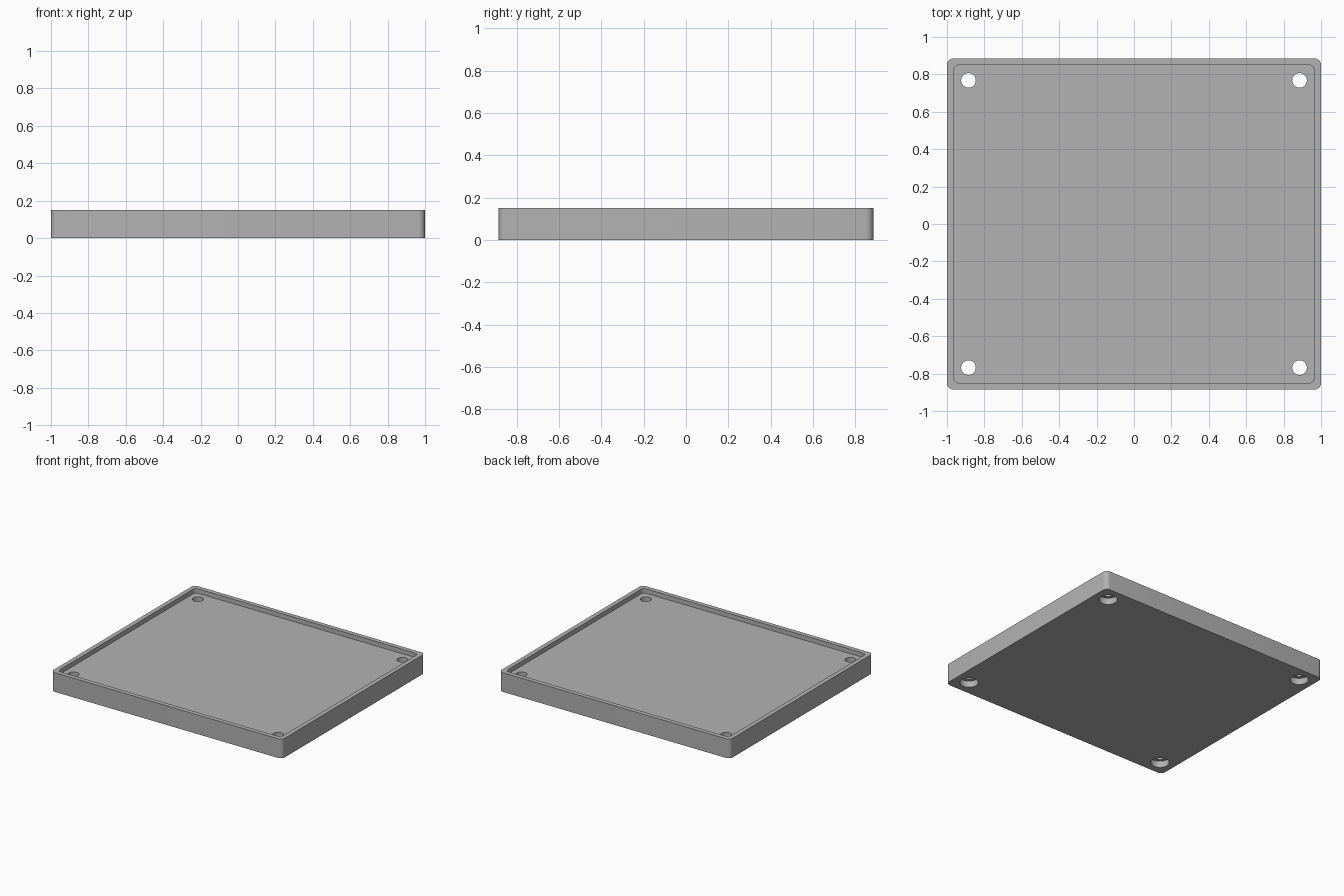
import bpy, bmesh

WIDTH, DEPTH, HEIGHT = 2.0, 1.77, 0.15
WALL, FLOOR = 0.035, 0.115
HOLE_X, HOLE_Y = 0.885, 0.768
HOLE_R, BORE_R, BORE_TOP = 0.039, 0.066, 0.05

cube = bpy.data.objects.get("Cube")
if cube:
    bpy.data.objects.remove(cube, do_unlink=True)

grey = bpy.data.materials.new("plain grey")
grey.use_nodes = True
COLOUR = (0.45, 0.45, 0.45, 1)
grey.diffuse_color = COLOUR
grey.node_tree.nodes["Principled BSDF"].inputs["Base Color"].default_value = COLOUR


def add_object(name, bm):
    mesh = bpy.data.meshes.new(name)
    bm.to_mesh(mesh)
    bm.free()
    mesh.materials.append(grey)
    obj = bpy.data.objects.new(name, mesh)
    bpy.context.collection.objects.link(obj)
    return obj


def rounded_slab(name, width, depth, z0, z1, radius):
    """Box with rounded vertical edges."""
    bm = bmesh.new()
    bmesh.ops.create_cube(bm, size=1)
    for v in bm.verts:
        v.co.x *= width
        v.co.y *= depth
        v.co.z = z1 if v.co.z > 0 else z0
    upright = [e for e in bm.edges if abs(e.verts[0].co.z - e.verts[1].co.z) > 0.01]
    bmesh.ops.bevel(bm, geom=upright, offset=radius, segments=8,
                    profile=0.5, affect='EDGES')
    return add_object(name, bm)


def corner_cylinders(name, radius, z0, z1):
    """One upright cylinder at each corner."""
    bm = bmesh.new()
    for sx in (-1, 1):
        for sy in (-1, 1):
            new = bmesh.ops.create_cone(bm, cap_ends=True, segments=48,
                                        radius1=radius, radius2=radius, depth=z1 - z0)
            bmesh.ops.translate(bm, verts=new["verts"],
                                vec=(sx * HOLE_X, sy * HOLE_Y, (z0 + z1) / 2))
    return add_object(name, bm)


# Tray body
tray = rounded_slab("tray", WIDTH, DEPTH, 0, HEIGHT, 0.035)

# Shallow recess, screw holes and wider bores underneath
cutters = [
    rounded_slab("recess_cutter", WIDTH - 2 * WALL, DEPTH - 2 * WALL,
                 FLOOR, HEIGHT + 0.1, 0.03),
    corner_cylinders("hole_cutter", HOLE_R, -0.1, HEIGHT + 0.1),
    corner_cylinders("bore_cutter", BORE_R, -0.1, BORE_TOP),
]
bpy.ops.object.select_all(action='DESELECT')
bpy.context.view_layer.objects.active = tray
tray.select_set(True)
for cutter in cutters:
    mod = tray.modifiers.new(cutter.name, 'BOOLEAN')
    mod.operation = 'DIFFERENCE'
    mod.solver = 'EXACT'
    mod.object = cutter
    bpy.ops.object.modifier_apply(modifier=mod.name)
    bpy.data.objects.remove(cutter, do_unlink=True)

bpy.ops.object.shade_smooth_by_angle()
